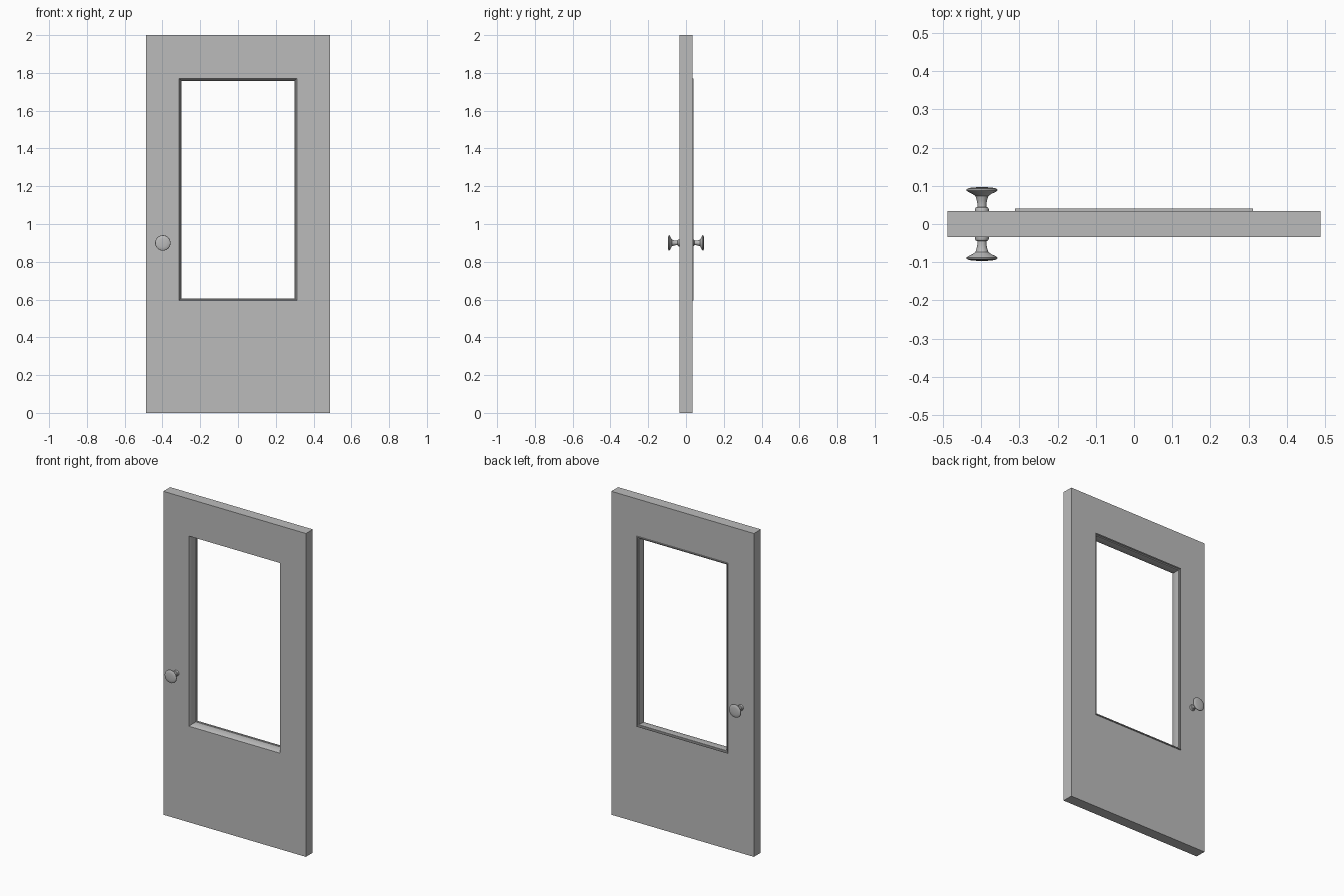
import bpy
import bmesh
from math import cos, sin, tau

cube = bpy.data.objects.get("Cube")
if cube:
    bpy.data.objects.remove(cube)

GREY = (0.5, 0.5, 0.5, 1)
grey = bpy.data.materials.new("plain grey")
grey.use_nodes = True
grey.diffuse_color = GREY
grey.node_tree.nodes["Principled BSDF"].inputs["Base Color"].default_value = GREY

HALF_W, HALF_T, HEIGHT = 0.488, 0.0335, 2.0
WIN_X, WIN_LOW, WIN_HIGH = 0.312, 0.594, 1.77


def skin(name, rings, close_rings=False, cap_end=False, smooth=False):
    """Join equal closed rings of points with quads."""
    bm = bmesh.new()
    loops = [[bm.verts.new(p) for p in ring] for ring in rings]
    n = len(loops[0])
    for i in range(len(loops) - (0 if close_rings else 1)):
        a, b = loops[i], loops[(i + 1) % len(loops)]
        for j in range(n):
            k = (j + 1) % n
            bm.faces.new((a[j], a[k], b[k], b[j]))
    if cap_end:
        bm.faces.new(loops[0])
        bm.faces.new(loops[-1])
    bmesh.ops.recalc_face_normals(bm, faces=bm.faces)
    mesh = bpy.data.meshes.new(name)
    bm.to_mesh(mesh)
    bm.free()
    mesh.materials.append(grey)
    obj = bpy.data.objects.new(name, mesh)
    bpy.context.collection.objects.link(obj)
    if smooth:
        bpy.ops.object.select_all(action="DESELECT")
        obj.select_set(True)
        bpy.context.view_layer.objects.active = obj
        bpy.ops.object.shade_smooth_by_angle(angle=0.6)
    return obj


def rectangle(x, low, high, y):
    return [(-x, y, low), (x, y, low), (x, y, high), (-x, y, high)]


def window_ring(inset, y):
    return rectangle(WIN_X - inset, WIN_LOW + inset, WIN_HIGH - inset, y)


# Door slab with a window opening
skin("door_slab", [
    rectangle(HALF_W, 0, HEIGHT, -HALF_T),
    rectangle(HALF_W, 0, HEIGHT, HALF_T),
    window_ring(0, HALF_T),
    window_ring(0, -HALF_T),
], close_rings=True)

# Curved moulding lining the opening, with a stepped lip at the back
moulding = [(0, -HALF_T), (0.003, -0.026), (0.006, -0.016), (0.008, -0.004),
            (0.009, 0.008), (0.009, 0.02), (0.012, 0.021), (0.012, 0.032),
            (0.007, 0.033), (0.005, 0.04), (0, 0.04)]
skin("window_moulding", [window_ring(i, y) for i, y in moulding],
     close_rings=True, smooth=True)

# Matching turned knobs on both sides: (radius, distance from door centre)
knob = [(0.018, 0.033), (0.018, 0.039), (0.016, 0.043), (0.012, 0.045),
        (0.012, 0.054), (0.014, 0.064), (0.017, 0.073), (0.025, 0.079),
        (0.036, 0.084), (0.041, 0.088), (0.040, 0.091), (0.035, 0.094),
        (0.022, 0.096), (0.005, 0.0965)]
SIDES = 32
for name, side in (("front_knob", -1), ("back_knob", 1)):
    skin(name, [[(-0.398 + r * cos(tau * s / SIDES), side * y,
                  0.9 + r * sin(tau * s / SIDES)) for s in range(SIDES)]
                for r, y in knob], cap_end=True, smooth=True)
